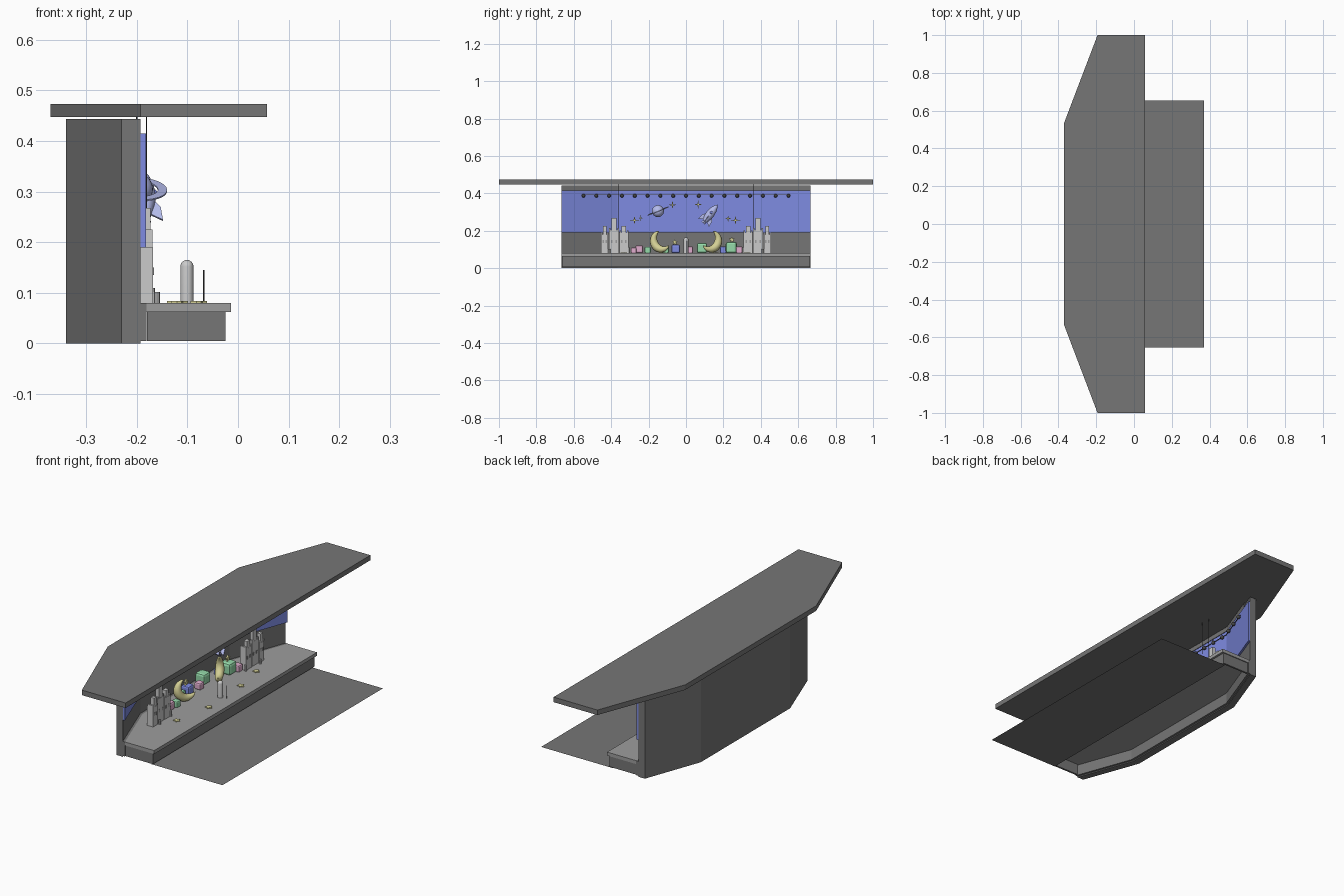
import bpy, bmesh, math
from mathutils import Matrix, Vector

if "Cube" in bpy.data.objects:
    bpy.data.objects.remove(bpy.data.objects["Cube"])

def mat(name, c):
    m = bpy.data.materials.new(name)
    m.diffuse_color = (*c, 1)
    m.use_nodes = True
    m.node_tree.nodes["Principled BSDF"].inputs["Base Color"].default_value = m.diffuse_color
    return m

DARK = mat("dark_grey", (0.18, 0.18, 0.18))
MID = mat("mid_grey", (0.34, 0.34, 0.34))
BLACK = mat("near_black", (0.06, 0.06, 0.06))
BLUE = mat("blue", (0.21, 0.26, 0.76))
YELLOW = mat("yellow", (0.66, 0.63, 0.30))
PINK = mat("pink", (0.75, 0.42, 0.62))
GREEN = mat("green", (0.30, 0.70, 0.40))
LILAC = mat("lilac", (0.46, 0.50, 0.84))

def finish(name, bm, m=None, smooth=False, matrix=None):
    bmesh.ops.recalc_face_normals(bm, faces=bm.faces)
    if matrix:
        bmesh.ops.transform(bm, matrix=matrix, verts=bm.verts)
    me = bpy.data.meshes.new(name)
    bm.to_mesh(me)
    bm.free()
    o = bpy.data.objects.new(name, me)
    bpy.context.collection.objects.link(o)
    if m:
        me.materials.append(m)
    if smooth:
        bpy.ops.object.select_all(action='DESELECT')
        o.select_set(True)
        bpy.context.view_layer.objects.active = o
        bpy.ops.object.shade_smooth_by_angle(angle=math.radians(40))
    return o

def prism(name, pts, z0, z1, m=None, matrix=None):
    bm = bmesh.new()
    f = bm.faces.new([bm.verts.new((x, y, z0)) for x, y in pts])
    if z1 > z0:
        r = bmesh.ops.extrude_face_region(bm, geom=[f])
        bmesh.ops.translate(bm, vec=(0, 0, z1 - z0),
                            verts=[v for v in r['geom'] if isinstance(v, bmesh.types.BMVert)])
    return finish(name, bm, m, matrix=matrix)

def box(name, x0, x1, y0, y1, z0, z1, m=None, bevel=0):
    o = prism(name, [(x0, y0), (x1, y0), (x1, y1), (x0, y1)], z0, z1, m)
    if bevel:
        b = o.modifiers.new("bevel", 'BEVEL')
        b.width, b.segments = bevel, 2
    return o

def lathe(name, prof, matrix, m=None, n=20):
    bm = bmesh.new()
    vs = [bm.verts.new((r, 0, z)) for r, z in prof]
    es = [bm.edges.new(p) for p in zip(vs, vs[1:])]
    bmesh.ops.spin(bm, geom=vs + es, cent=(0, 0, 0), axis=(0, 0, 1),
                   angle=math.tau, steps=n, use_duplicate=False)
    bmesh.ops.remove_doubles(bm, verts=bm.verts, dist=1e-5)
    return finish(name, bm, m, True, matrix)

def ball(name, loc, r, m=None, seg=16):
    bm = bmesh.new()
    bmesh.ops.create_uvsphere(bm, u_segments=seg, v_segments=seg // 2, radius=r)
    return finish(name, bm, m, True, Matrix.Translation(loc))

def rod(name, x, y, z0, z1, r, m=None, n=8):
    return lathe(name, [(0, z0), (r, z0), (r, z1), (0, z1)], Matrix.Translation((x, y, 0)), m, n)

def star(name, loc, r, n, inner, m, upright=True, t=0.004):
    pts = [((r if i % 2 == 0 else r * inner) * math.cos(math.pi * i / n),
            (r if i % 2 == 0 else r * inner) * math.sin(math.pi * i / n)) for i in range(2 * n)]
    rot = Matrix.Rotation(-math.pi / 2, 4, 'Y') if upright else Matrix.Identity(4)
    return prism(name, pts, 0, t, m, Matrix.Translation(loc) @ rot)

def bent(off, ymax=0.665):
    # plan line of the bent back wall, moved forward by off
    xe = -0.23 + off - 0.11 * (0.665 - ymax) / 0.3
    return [(xe, -ymax), (-0.34 + off, -0.365), (-0.34 + off, 0.365), (xe, ymax)]

def band(name, a, b, z0, z1, m=None, ymax=0.665):
    return prism(name, bent(a, ymax) + bent(b, ymax)[::-1], z0, z1, m)

# shell: roof, wall, sky panel, cornice, pavement
prism("roof", [(0.057, -1), (0.057, 1), (-0.193, 1), (-0.37, 0.535), (-0.37, -0.535), (-0.193, -1)], 0.447, 0.473, DARK)
band("back_wall", 0, 0.037, 0, 0.443, DARK)
band("sky_panel", 0.037, 0.048, 0.19, 0.415, BLUE)
band("cornice", 0.037, 0.045, 0.42, 0.443, DARK, ymax=0.6)
box("pavement", -0.038, 0.37, -0.655, 0.655, 0, 0, DARK)

# stage: top slab and hollow skirt all round
prism("stage_top", bent(0.049) + [(-0.014, 0.665), (-0.014, -0.665)], 0.062, 0.08, MID)
band("stage_skirt_back", 0.037, 0.049, 0.005, 0.08, DARK)
box("stage_skirt_front", -0.037, -0.025, -0.66, 0.66, 0.005, 0.062, DARK)
for s in (-1, 1):
    y0, y1 = sorted((s * 0.65, s * 0.66))
    box("stage_skirt_end", -0.18, -0.037, y0, y1, 0.005, 0.062, DARK)

# string of lights following the wall
def wall_x(y, off):
    return -0.34 + off + max(0, abs(y) - 0.365) * 0.11 / 0.3
for i in range(-8, 9):
    y = i * 0.0685
    ball("string_light", (wall_x(y, 0.058), y, 0.387), 0.01, BLACK, seg=12)
band("light_cord", 0.05, 0.053, 0.392, 0.395, BLACK, ymax=0.56)

# castles (mirrored), with towers, windows and hanging wires
for s in (-1, 1):
    for yc, w, zt, zs, x in ((0.435, 0.038, 0.18, 0.225, -0.184),
                             (0.385, 0.054, 0.205, 0.268, -0.188),
                             (0.332, 0.048, 0.19, 0.225, -0.187)):
        y = s * yc
        box("castle_block", x - 0.018, x + 0.016, y - w / 2, y + w / 2, 0.08, zt)
        box("castle_turret", x - 0.004, x + 0.015, y - w / 4, y + w / 4, zt, zs)
        for k in (-1, 1):
            box("castle_merlon", x - 0.016, x + 0.016, y + k * w * .42 - .004, y + k * w * .42 + .004, zt, zt + 0.01)
            box("castle_window", x + 0.016, x + 0.018, y + k * w * .22 - .004, y + k * w * .22 + .004,
                0.135, 0.15, MID)
    for yc, x, z in ((0.41, -0.16, 0.102), (0.305, -0.17, 0.11)):
        rod("castle_post", x, s * yc, 0.08, z, 0.006)
    rod("hanging_wire", -0.181, s * 0.36, 0.2, 0.447, 0.0012, BLACK, 6)
    rod("hanging_wire", -0.181, s * 0.31, 0.27, 0.447, 0.0012, BLACK, 6)

    # crescent moon: tapered tube along an arc, turned toward the middle
    cu = bpy.data.curves.new("crescent_moon", 'CURVE')
    cu.dimensions, cu.bevel_depth, cu.bevel_resolution = '3D', 0.022, 3
    sp = cu.splines.new('POLY')
    N = 24
    sp.points.add(N)
    for i, p in enumerate(sp.points):
        t = i / N
        a = math.radians(113 + 210 * t)
        h, v = 0.05 * math.cos(a), 0.05 * math.sin(a)
        p.co = (-0.2 + 0.5 * h, s * 0.128 - s * 0.9 * h, 0.151 + v, 1)
        p.radius = max(0.03, math.sin(math.pi * t) ** 0.7)
    o = bpy.data.objects.new("crescent_moon", cu)
    bpy.context.collection.objects.link(o)
    cu.materials.append(YELLOW)
    bpy.ops.object.select_all(action='DESELECT')
    o.select_set(True)
    bpy.context.view_layer.objects.active = o
    bpy.ops.object.convert(target='MESH')
    bpy.ops.object.shade_smooth_by_angle(angle=math.radians(50))

# toy blocks: x, y, size, colour
for x, y, d, m in ((-0.22, -0.25, 0.042, PINK), (-0.21, -0.205, 0.034, GREEN), (-0.21, -0.28, 0.03, PINK),
                   (-0.25, -0.055, 0.046, BLUE), (-0.235, 0.02, 0.036, PINK), (-0.26, 0.085, 0.055, GREEN),
                   (-0.25, 0.2, 0.036, BLUE), (-0.225, 0.242, 0.06, GREEN), (-0.2, 0.285, 0.036, PINK),
                   (-0.25, -0.11, 0.036, GREEN)):
    box("toy_block", x - d / 2, x + d / 2, y - d / 2, y + d / 2, 0.08, 0.08 + d, m, d * 0.2)
star("block_star", (-0.25, -0.06, 0.138), 0.016, 5, 0.5, YELLOW, t=0.01)
star("block_star", (-0.225, 0.245, 0.152), 0.016, 5, 0.5, YELLOW, t=0.01)

# floor stars
for x, y in ((-0.117, -0.332), (-0.079, -0.126), (-0.093, 0.156), (-0.126, 0.328)):
    star("floor_star", (x, y, 0.08), 0.018, 5, 0.6, YELLOW, False, 0.004)

# rounded pillar and thin post at the stage centre
lathe("rounded_pillar", [(0, 0.08), (0.013, 0.08)] +
      [(0.013 * math.cos(a * math.pi / 12), 0.152 + 0.013 * math.sin(a * math.pi / 12)) for a in range(6)] +
      [(0, 0.165)], Matrix.Translation((-0.101, 0, 0)))
rod("thin_post", -0.068, 0.005, 0.08, 0.145, 0.0015, BLACK)

# ringed planet
PC = Vector((-0.2, -0.15, 0.305))
ball("planet", PC, 0.032, LILAC, 24)
tilt = Matrix.Rotation(math.radians(22), 4, 'X') @ Matrix.Rotation(math.radians(3), 4, 'Y')
lathe("planet_ring", [(0.042, -0.0015), (0.06, -0.0015), (0.06, 0.0015), (0.042, 0.0015), (0.042, -0.0015)],
      Matrix.Translation(PC) @ tilt, LILAC, 32)
rod("planet_wire", -0.2, -0.15, 0.33, 0.447, 0.0012, BLACK, 6)

# rocket, leaning to +y
RM = Matrix.Translation((-0.185, 0.13, 0.29)) @ Matrix.Rotation(math.radians(-38), 4, 'X') @ Matrix.Scale(1.08, 4)
lathe("rocket_body", [(0, -0.045), (0.012, -0.045), (0.019, -0.02), (0.021, 0.0), (0.017, 0.028), (0.008, 0.048), (0, 0.058)],
      RM, LILAC)
lathe("rocket_nozzle", [(0, -0.058), (0.012, -0.058), (0.007, -0.044), (0, -0.044)], RM, LILAC)
for k in range(4):
    fin = Matrix.Rotation(k * math.pi / 2, 4, 'Z') @ Matrix.Rotation(math.pi / 2, 4, 'X')
    prism("rocket_fin", [(0.012, -0.042), (0.016, -0.008), (0.03, -0.026), (0.034, -0.055)],
          -0.002, 0.002, LILAC, RM @ fin)
ball("rocket_porthole", RM @ Vector((0.017, 0, 0.008)), 0.008, BLUE, 12)

# sky stars on the panel
for y, z, r in ((-0.275, 0.256, 0.024), (-0.242, 0.268, 0.016), (-0.072, 0.338, 0.024), (0.065, 0.34, 0.024),
                (0.225, 0.265, 0.02), (0.265, 0.256, 0.026)):
    star("sky_star", (-0.276, y, z), r, 4, 0.2, YELLOW)
